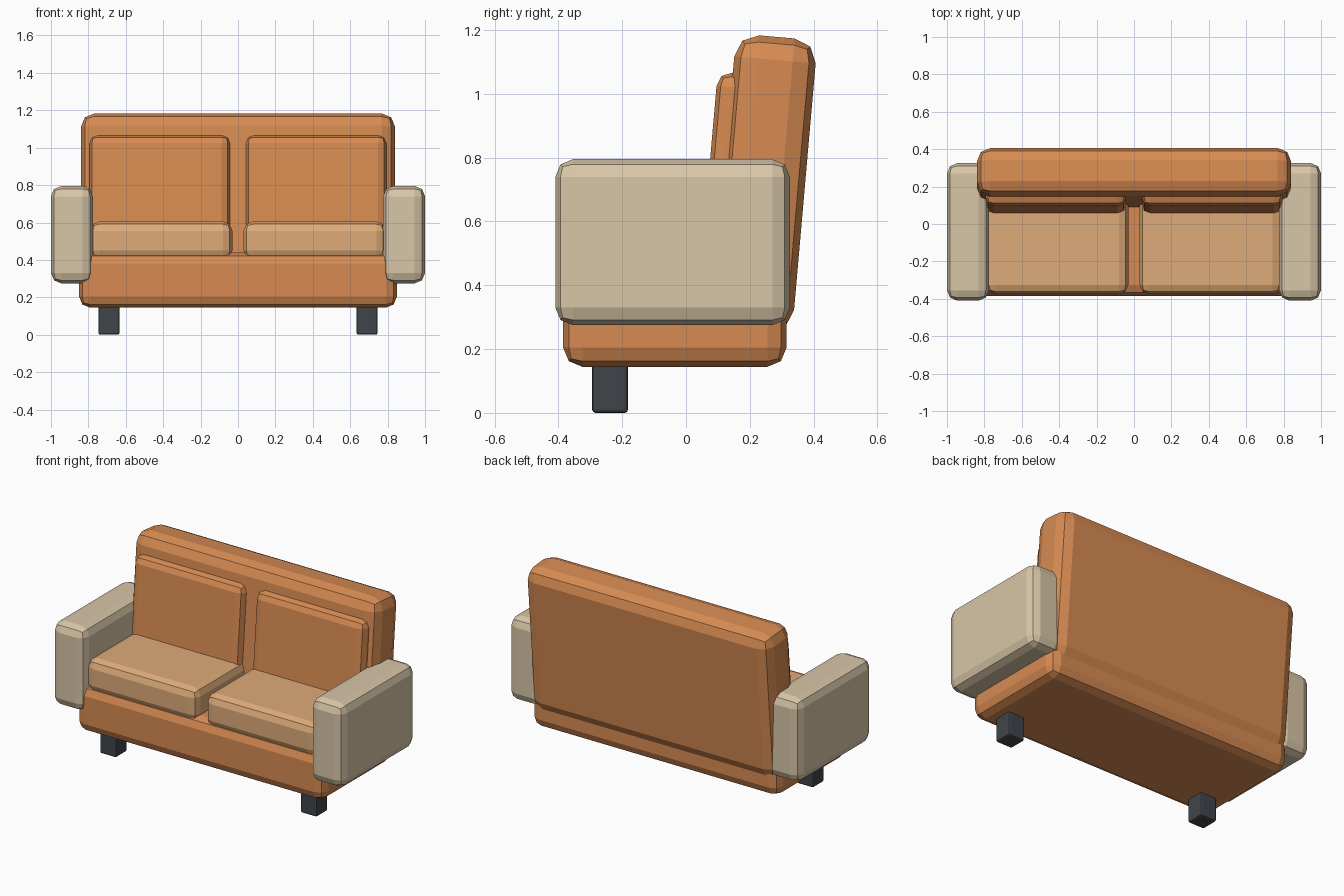
import bpy
import math

if "Cube" in bpy.data.objects:
    bpy.data.objects.remove(bpy.data.objects["Cube"])


def material(name, color):
    m = bpy.data.materials.new(name)
    m.diffuse_color = (*color, 1)
    m.use_nodes = True
    m.node_tree.nodes["Principled BSDF"].inputs["Base Color"].default_value = m.diffuse_color
    return m


ORANGE = material("orange_fabric", (0.68, 0.26, 0.085))
TAN = material("tan_fabric", (0.73, 0.41, 0.19))
CREAM = material("cream_fabric", (0.69, 0.57, 0.39))
DARK = material("dark_leg", (0.05, 0.06, 0.07))


def soft_box(name, center, size, bevel, mat, tilt=0):
    """Flat-shaded box with two-step rounded edges, tilted back around x."""
    bpy.ops.mesh.primitive_cube_add(size=1, location=center)
    ob = bpy.context.object
    ob.name = name
    ob.scale = size
    bpy.ops.object.transform_apply(location=False, rotation=False, scale=True)
    ob.rotation_euler.x = -math.radians(tilt)
    mod = ob.modifiers.new("Bevel", 'BEVEL')
    mod.width = bevel
    mod.segments = 2
    ob.data.materials.append(mat)
    return ob


# Base frame and leaning backrest
soft_box("base", (0, -0.035, 0.292), (1.70, 0.70, 0.295), 0.06, ORANGE)
soft_box("backrest", (0, 0.245, 0.72), (1.68, 0.256, 0.92), 0.072, ORANGE, 5)

# Mirrored parts
for side, s in (("left", -1), ("right", 1)):
    soft_box(f"{side}_arm", (s * 0.888, -0.042, 0.535), (0.224, 0.735, 0.52), 0.055, CREAM)
    soft_box(f"{side}_seat_cushion", (s * 0.41, -0.10, 0.503), (0.76, 0.55, 0.205), 0.05, TAN)
    soft_box(f"{side}_back_cushion", (s * 0.418, 0.145, 0.785), (0.752, 0.14, 0.56), 0.045, ORANGE, 5)
    soft_box(f"{side}_front_leg", (s * 0.69, -0.238, 0.085), (0.112, 0.112, 0.17), 0.01, DARK)
